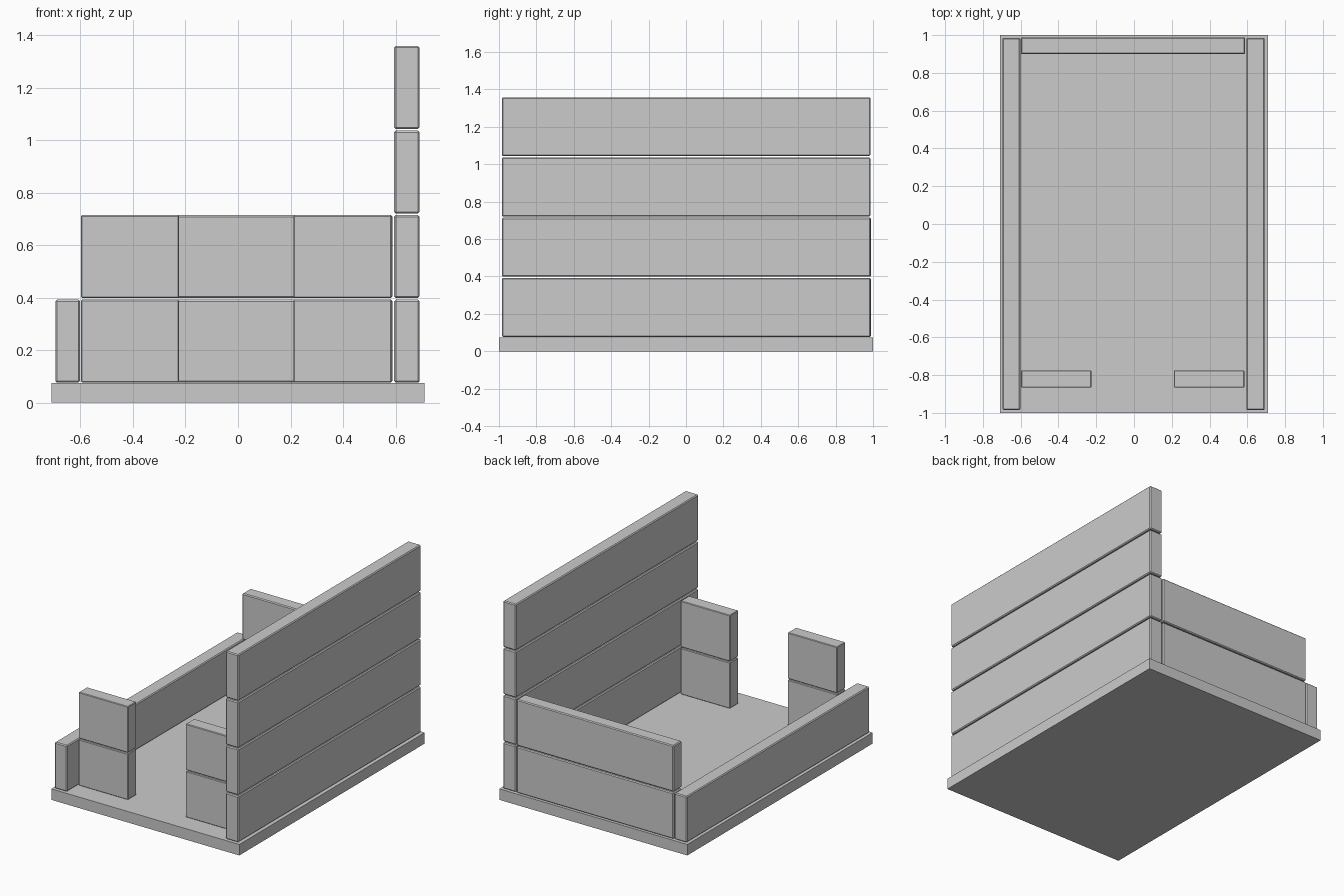
import bpy

if "Cube" in bpy.data.objects:
    bpy.data.objects.remove(bpy.data.objects["Cube"])

BASE_TOP = 0.075
PLANK_H = 0.315
PITCH = 0.322


def box(name, x, y, z, bevel=0.0):
    """Box from (min, max) ranges, with an optional small chamfer."""
    centre = [(a + b) / 2 for a, b in (x, y, z)]
    bpy.ops.mesh.primitive_cube_add(size=1, location=centre)
    ob = bpy.context.object
    ob.name = name
    ob.scale = [b - a for a, b in (x, y, z)]
    bpy.ops.object.transform_apply(location=False, rotation=False, scale=True)
    if bevel:
        mod = ob.modifiers.new("chamfer", 'BEVEL')
        mod.width = bevel
        mod.segments = 1
    return ob


def wall(name, x, y, count, bevel=0.006):
    """Stack of equal planks with thin gaps between them."""
    for i in range(count):
        z = BASE_TOP + 0.002 + i * PITCH
        box(f"{name}_plank_{i + 1}", x, y, (z, z + PLANK_H), bevel)


# Floor slab
box("floor", (-0.71, 0.71), (-1.0, 1.0), (0.0, BASE_TOP))

# Side walls: full height on the right, a single plank on the left
wall("right_wall", (0.595, 0.692), (-0.985, 0.986), 4)
wall("left_wall", (-0.696, -0.602), (-0.985, 0.986), 1)

# Back wall between the side walls
wall("back_wall", (-0.598, 0.588), (0.899, 0.989), 2)

# Short front walls on both sides of the doorway
wall("front_left_wall", (-0.598, -0.225), (-0.866, -0.775), 2, 0.004)
wall("front_right_wall", (0.211, 0.585), (-0.866, -0.775), 2, 0.004)
